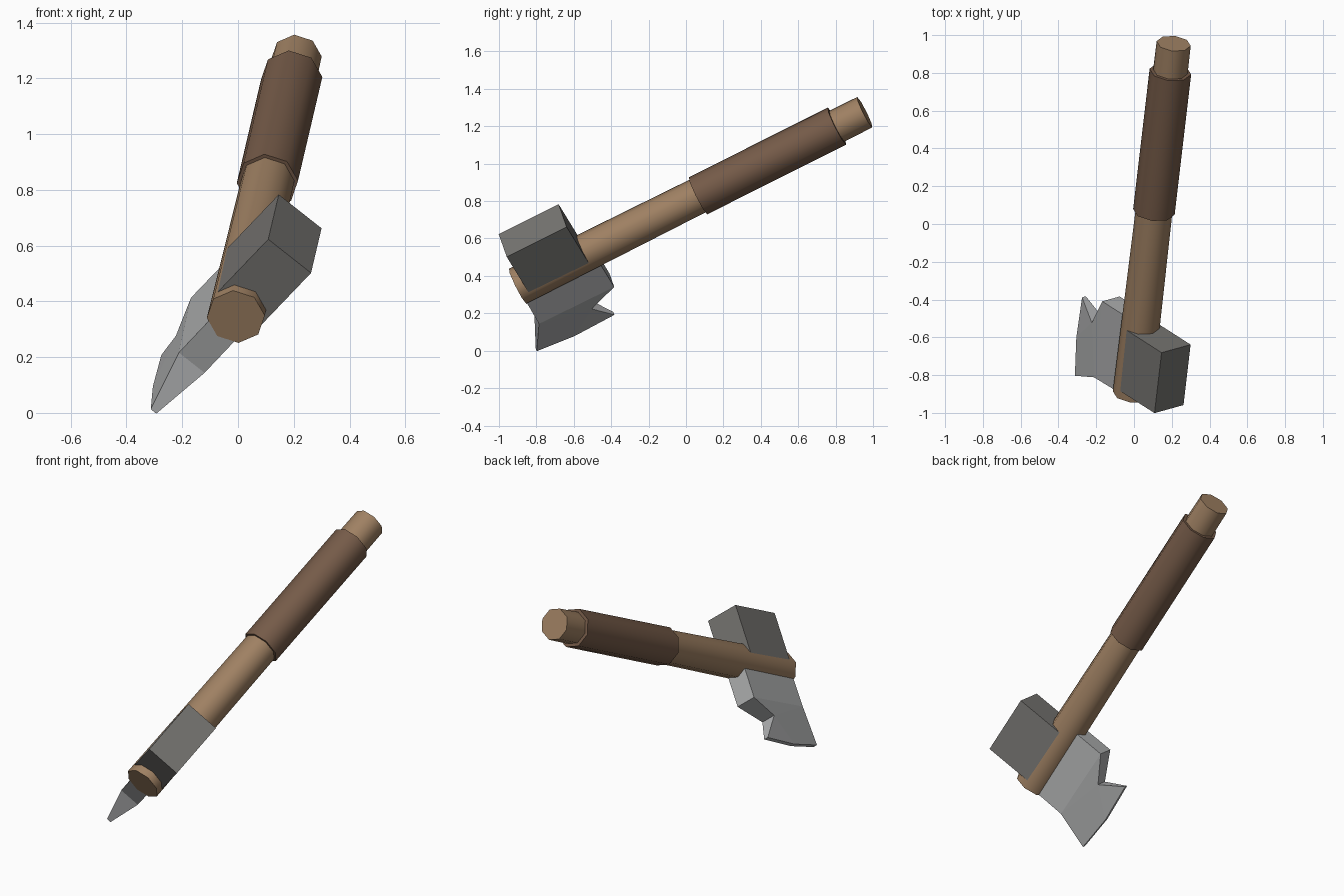
import bpy, bmesh, math
from mathutils import Vector, Matrix

cube = bpy.data.objects.get("Cube")
if cube:
    bpy.data.objects.remove(cube, do_unlink=True)

# Tool frame: local z runs up the handle, local y points out to the blade edge
axis = Vector((0.1045, 0.889, 0.4456)).normalized()
side = Vector((0.77, 0.224, -0.6))
side = (side - axis * side.dot(axis)).normalized()
out = axis.cross(side)
frame = Matrix((side, out, axis)).transposed().to_4x4()
frame.translation = (-0.008, -0.9, 0.345)


def material(name, colour):
    mat = bpy.data.materials.new(name)
    mat.use_nodes = True
    mat.diffuse_color = (*colour, 1)
    bsdf = next(n for n in mat.node_tree.nodes if n.type == 'BSDF_PRINCIPLED')
    bsdf.inputs["Base Color"].default_value = (*colour, 1)
    bsdf.inputs["Roughness"].default_value = 0.8
    return mat


def add_part(name, bm, mat, smooth=False):
    bmesh.ops.recalc_face_normals(bm, faces=bm.faces[:])
    mesh = bpy.data.meshes.new(name)
    bm.to_mesh(mesh)
    bm.free()
    mesh.materials.append(mat)
    obj = bpy.data.objects.new(name, mesh)
    obj.matrix_world = frame
    bpy.context.collection.objects.link(obj)
    if smooth:
        bpy.ops.object.select_all(action='DESELECT')
        obj.select_set(True)
        bpy.context.view_layer.objects.active = obj
        bpy.ops.object.shade_smooth_by_angle(angle=math.radians(60))
    return obj


def rod(name, start, end, r_start, r_end, mat):
    bm = bmesh.new()
    bmesh.ops.create_cone(bm, cap_ends=True, segments=8, radius1=r_start,
                          radius2=r_end, depth=end - start,
                          matrix=Matrix.Translation((0, 0, (start + end) / 2)))
    return add_part(name, bm, mat, smooth=True)


wood = material("light wood", (0.35, 0.22, 0.125))
leather = material("brown leather", (0.18, 0.105, 0.066))
iron = material("dark iron", (0.18, 0.175, 0.165))
steel = material("pale steel", (0.42, 0.425, 0.43))

# Shaft and wrapped grip
rod("handle", 0, 2.087, 0.105, 0.091, wood)
rod("grip", 1.085, 1.92, 0.111, 0.111, leather)

# Block behind the blade
bm = bmesh.new()
bmesh.ops.create_cube(bm, size=1, matrix=Matrix.Translation((0, -0.149, 0.226))
                      @ Matrix.Diagonal((0.2, 0.298, 0.36, 1)))
add_part("hammer_block", bm, iron)

# Blade outline: position along handle, distance out, half thickness
outline = {
    "root_front": (0.005, 0, 0.06), "neck_front": (0, 0.25, 0.06),
    "tip_front": (-0.094, 0.451, 0.013), "edge_middle": (0.125, 0.475, 0.013),
    "tip_back": (0.366, 0.467, 0.013), "notch": (0.282, 0.335, 0.043),
    "beard": (0.45, 0.255, 0.06), "root_back": (0.45, 0, 0.06),
}
panels = [
    ("root_front", "neck_front", "beard", "root_back"),
    ("neck_front", "notch", "beard"),
    ("neck_front", "tip_front", "edge_middle", "notch"),
    ("edge_middle", "tip_back", "notch"),
]
bm = bmesh.new()
near = {k: bm.verts.new((t, u, s)) for k, (s, u, t) in outline.items()}
far = {k: bm.verts.new((-t, u, s)) for k, (s, u, t) in outline.items()}
for panel in panels:
    bm.faces.new([near[k] for k in panel])
    bm.faces.new([far[k] for k in reversed(panel)])
names = list(outline)
for a, b in zip(names, names[1:] + names[:1]):
    bm.faces.new((near[a], near[b], far[b], far[a]))
add_part("axe_blade", bm, steel)
